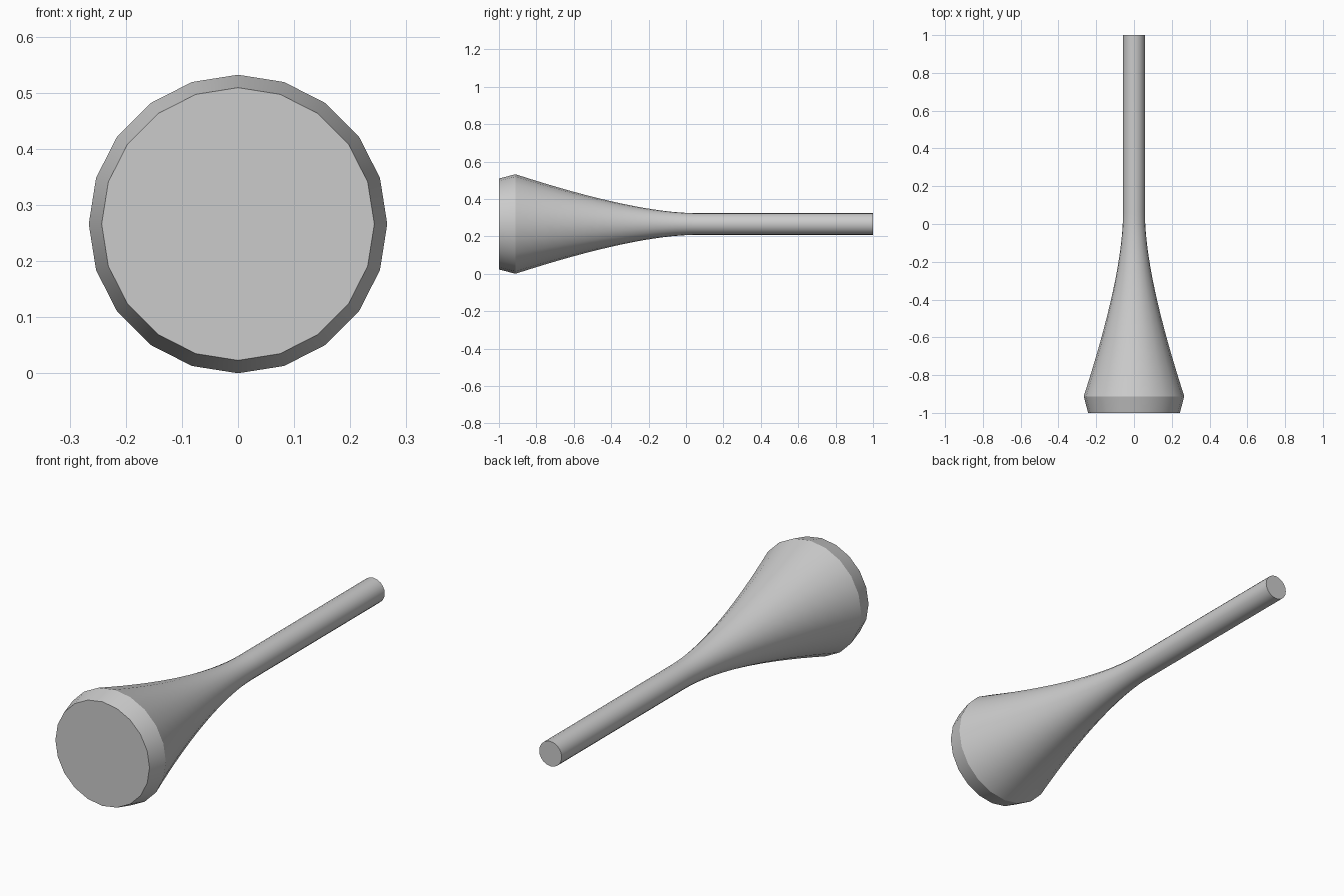
import bpy, bmesh, math

if "Cube" in bpy.data.objects:
    bpy.data.objects.remove(bpy.data.objects["Cube"])

SIDES = 20
CENTRE_Z = 0.266

grey = bpy.data.materials.new("light grey")
grey.use_nodes = True
colour = (0.6, 0.6, 0.6, 1)
grey.diffuse_color = colour
grey.node_tree.nodes["Principled BSDF"].inputs["Base Color"].default_value = colour


def flare(t, start=(-0.912, 0.266), bend=(-0.27, 0.058), end=(0.06, 0.058)):
    """Point (y, radius) on the curve from the wide rim to the rod."""
    return tuple((1 - t) ** 2 * a + 2 * t * (1 - t) * b + t * t * c
                 for a, b, c in zip(start, bend, end))


# Profile along the axis: chamfered front rim, curved flare, straight rod
profile = [(-1, 0.243)] + [flare(i / 16) for i in range(17)] + [(1, 0.058)]

# Lathe the profile into rings around the y axis and cap both ends
bm = bmesh.new()
rings = []
for y, r in profile:
    rings.append([bm.verts.new((r * math.sin(a), y, CENTRE_Z + r * math.cos(a)))
                  for a in (math.tau * k / SIDES for k in range(SIDES))])
for a, b in zip(rings, rings[1:]):
    for k in range(SIDES):
        n = (k + 1) % SIDES
        bm.faces.new((a[k], a[n], b[n], b[k]))
bm.faces.new(rings[0])
bm.faces.new(rings[-1])
bmesh.ops.recalc_face_normals(bm, faces=bm.faces)

mesh = bpy.data.meshes.new("flared_rod")
bm.to_mesh(mesh)
bm.free()
mesh.materials.append(grey)
rod = bpy.data.objects.new("flared_rod", mesh)
bpy.context.collection.objects.link(rod)

# Smooth sides with sharp rim and end edges
bpy.ops.object.select_all(action="DESELECT")
rod.select_set(True)
bpy.context.view_layer.objects.active = rod
bpy.ops.object.shade_smooth_by_angle(angle=math.radians(30))
